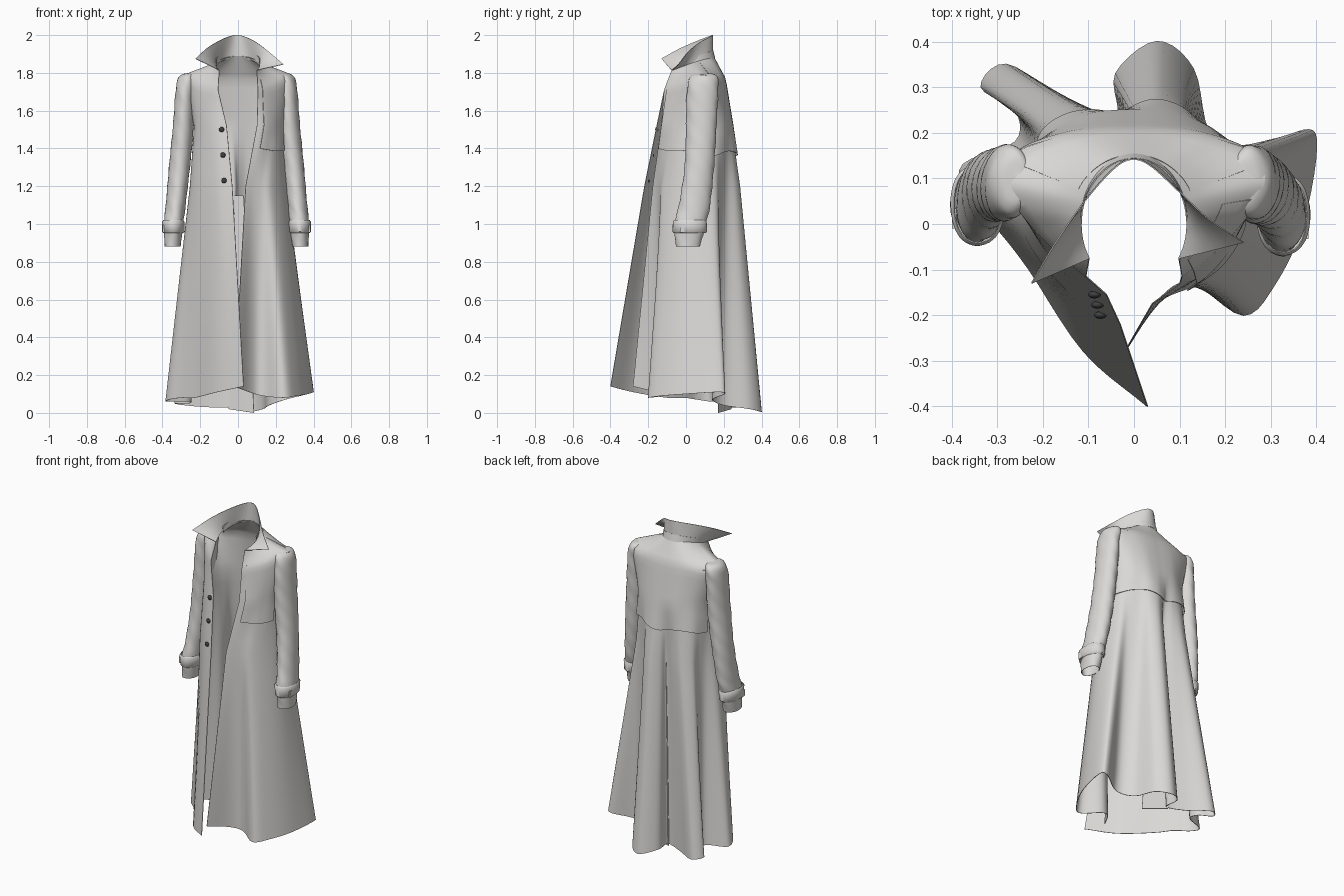
import bpy, bmesh, math
from mathutils import Vector as V

if "Cube" in bpy.data.objects:
    bpy.data.objects.remove(bpy.data.objects["Cube"])


def material(name, rgb):
    m = bpy.data.materials.new(name)
    m.diffuse_color = (*rgb, 1)
    m.use_nodes = True
    m.node_tree.nodes["Principled BSDF"].inputs["Base Color"].default_value = m.diffuse_color
    return m


CLOTH = material("grey cloth", (0.70, 0.69, 0.67))
DARK = material("dark button", (0.05, 0.05, 0.05))


def finish(name, bm, mat, thick=0.0):
    me = bpy.data.meshes.new(name)
    bm.to_mesh(me)
    bm.free()
    ob = bpy.data.objects.new(name, me)
    bpy.context.collection.objects.link(ob)
    me.materials.append(mat)
    bpy.ops.object.select_all(action='DESELECT')
    bpy.context.view_layer.objects.active = ob
    ob.select_set(True)
    if thick:
        s = ob.modifiers.new("thickness", 'SOLIDIFY')
        s.thickness, s.offset = thick, 0
        bpy.ops.object.modifier_apply(modifier=s.name)
    bpy.ops.object.shade_smooth_by_angle(angle=math.radians(50))
    return ob


def sheet(name, rows, closed=False, thick=0.003):
    """Skin a grid of points, optionally closed into a tube."""
    bm = bmesh.new()
    g = [[bm.verts.new(p) for p in r] for r in rows]
    n = len(g[0])
    for a, b in zip(g, g[1:]):
        for i in range(n if closed else n - 1):
            j = (i + 1) % n
            bm.faces.new((a[i], a[j], b[j], b[i]))
    bmesh.ops.recalc_face_normals(bm, faces=bm.faces)
    return finish(name, bm, CLOTH, thick)


def spline(pts, u):
    """Smooth curve through pts, u counted in points."""
    n = len(pts)
    i = max(0, min(int(u), n - 2))
    t = u - i
    b, c = pts[i], pts[i + 1]
    a = pts[i - 1] if i else b * 2 - c
    d = pts[i + 2] if i + 2 < n else c * 2 - b
    return (b * 2 + (c - a) * t + (a * 2 - b * 5 + c * 4 - d) * t * t
            + (b * 3 - a - c * 3 + d) * t ** 3) / 2


def mirrored(half):
    return half + [V((-p.x, p.y, p.z)) for p in half[-2::-1]]


# Cross-sections, from the left-hand front edge round the back to the other edge
hem = [V(p) for p in (
    (.03, -.40, .14), (-.11, -.28, .11), (-.23, -.10, .08), (-.30, -.01, .08), (-.365, .06, .07),
    (-.375, .13, .06), (-.26, .18, .06), (-.26, .25, .05), (-.335, .30, .05), (-.28, .35, .04),
    (-.16, .28, .03), (-.04, .235, .03), (-.04, .33, .03), (.05, .40, .005), (.13, .34, .02),
    (.165, .2, .04), (.25, .14, .07), (.37, .205, .10), (.40, .17, .11), (.37, 0, .10),
    (.31, -.13, .09), (.24, -.2, .08), (.13, -.13, .09), (.06, -.16, .11), (-.02, -.28, .14))]
waist = [V((x, y, 1.2)) for x, y in (
    (-.03, -.22), (-.11, -.175), (-.18, -.11), (-.225, -.05), (-.25, .01), (-.25, .08), (-.22, .13),
    (-.205, .17), (-.195, .22), (-.14, .255), (-.08, .245), (-.02, .22), (0, .255), (.05, .285),
    (.1, .265), (.135, .215), (.19, .18), (.23, .16), (.25, .11), (.255, .02), (.22, -.06),
    (.17, -.12), (.12, -.14), (.08, -.155), (.04, -.175))]
chest = mirrored([V((x, y, 1.52)) for x, y in (
    (-.06, -.155), (-.11, -.135), (-.16, -.10), (-.2, -.05), (-.225, 0), (-.232, .06), (-.225, .11),
    (-.21, .15), (-.18, .19), (-.14, .215), (-.09, .235), (-.04, .24), (0, .24))])
chest[24], chest[23], chest[22] = V((.1, -.13, 1.52)), V((.135, -.12, 1.52)), V((.17, -.09, 1.52))
shoulder = mirrored([V(p) for p in (
    (-.105, -.115, 1.71), (-.13, -.095, 1.72), (-.17, -.06, 1.73), (-.215, -.015, 1.75),
    (-.255, .035, 1.78), (-.285, .09, 1.79), (-.275, .14, 1.775), (-.245, .165, 1.765),
    (-.2, .18, 1.765), (-.15, .193, 1.77), (-.1, .2, 1.77), (-.05, .203, 1.77), (0, .203, 1.77))])


def neck_point(s):
    a = math.radians(122) * s
    return V((.116 * math.sin(a), .143 * math.cos(a), 1.84 + .05 * math.cos(a)))


neck = [neck_point(i / 12 - 1) for i in range(25)]
KEYS = [hem, waist, chest, shoulder, neck]


def body_point(u, v, push=0.0):
    i = min(int(v), 3)
    p = spline(KEYS[i], u).lerp(spline(KEYS[i + 1], u), v - i)
    out = V((p.x, p.y - .05, 0)).normalized()
    return p + out * push


def span(a, b, n):
    return [a + (b - a) * i / n for i in range(n + 1)]


# Coat body
levels = span(0, 1, 10) + span(1, 2, 4)[1:] + span(2, 3, 5)[1:] + span(3, 4, 5)[1:]
sheet("coat_body", [[body_point(u, v) for u in span(0, 24, 120)] for v in levels])

# Back vent underlap
sheet("vent_underlap", [[V((-.05, .24, .02)).lerp(V((-.02, .222, 1.15)), t).lerp(
    V((.085, .17, 0)).lerp(V((.03, .22, 1.15)), t), s) for s in span(0, 1, 4)] for t in span(0, 1, 6)])


# Storm flaps over the back and one side of the chest
def flap(name, u0, u1, v0, v1, drop):
    rows = []
    for t in span(0, 1, 14):
        row = []
        for u in span(u0, u1, 48):
            low = v0 + drop * math.cos((u - 12) * 1.1)
            row.append(body_point(u, low + (v1 - low) * t, .012 - .010 * t))
        rows.append(row)
    sheet(name, rows)


flap("back_flap", 6, 18.2, 1.54, 3.9, -.04)
flap("front_flap", 19.6, 23.1, 1.60, 3.5, .02)

# Collar, turned up at the back
edge = [V(p) for p in (
    (-.225, -.13, 1.875), (-.165, -.03, 1.93), (-.1, .06, 1.97), (-.04, .125, 1.995), (0, .142, 2.0),
    (.04, .125, 1.99), (.1, .07, 1.96), (.165, .01, 1.91), (.24, -.04, 1.845))]
sheet("collar", [[neck_point(s).lerp(spline(edge, (s + 1) * 4), t) for s in span(-1, 1, 40)]
                 for t in span(0, 1, 5)])
# Collar stand band
sheet("collar_stand", [[neck_point(s) + V((0, .010 * (1 - t), -.012 + .04 * t))
                        for s in span(-.7, .7, 30)] for t in (0, .5, 1)])

# Sleeves: centre x, centre y, height, half width, half depth
SLEEVE = [(.235, .095, 1.797, .008, .015), (.245, .095, 1.79, .036, .055), (.255, .093, 1.76, .05, .075),
          (.265, .087, 1.68, .051, .08), (.275, .08, 1.5, .053, .08), (.294, .07, 1.3, .053, .078),
          (.314, .045, 1.1, .052, .08), (.325, .022, 1.0, .051, .08), (.33, .01, .88, .042, .062)]


def ring(c, rx, ry, wob=0.0):
    pts = []
    for k in range(28):
        a = k * math.tau / 28
        w = 1 + wob * math.sin(3 * a + c.z * 23) * math.cos(c.z * 31 + a)
        pts.append(c + V((rx * w * math.cos(a), ry * w * math.sin(a), 0)))
    return pts


for name, sx in (("left_hand_sleeve", -1), ("right_hand_sleeve", 1)):
    dx, dy = (.016, .025) if sx < 0 else (0, 0)

    def centre(x, y, z):
        k = (1.815 - z) / .93
        return V((sx * (x + dx), y + dy * k, z))
    mids = [centre(*s[:3]) for s in SLEEVE]
    sizes = [V((s[3], s[4], 0)) for s in SLEEVE]
    rows = []
    for u in span(0, 8, 48):
        r = spline(sizes, u)
        rows.append(ring(spline(mids, u), r.x, r.y, .05))
    sheet(name, rows, closed=True)
    # Cuff strap band and its loose tab
    band = [(1.02, .053, .082), (1.012, .060, .088), (.96, .059, .087), (.953, .052, .079)]
    sheet(name + "_cuff", [ring(centre(.327, .02, z), a, b, .04) for z, a, b in band], closed=True)
    bm = bmesh.new()
    bmesh.ops.create_cube(bm, size=1)
    bmesh.ops.scale(bm, verts=bm.verts, vec=(.01, .045, .04))
    bmesh.ops.translate(bm, verts=bm.verts, vec=centre(.378, -.01, .975))
    finish(name + "_strap_tab", bm, CLOTH)

# Buttons down the front edge
for i, z in enumerate((1.50, 1.365, 1.23)):
    bm = bmesh.new()
    bmesh.ops.create_uvsphere(bm, u_segments=16, v_segments=8, radius=.014)
    bmesh.ops.scale(bm, verts=bm.verts, vec=(1, .6, 1))
    p = body_point(.5, 1 + (z - 1.2) / .32, .006)
    bmesh.ops.translate(bm, verts=bm.verts, vec=p)
    finish("button_%d" % (i + 1), bm, DARK)
